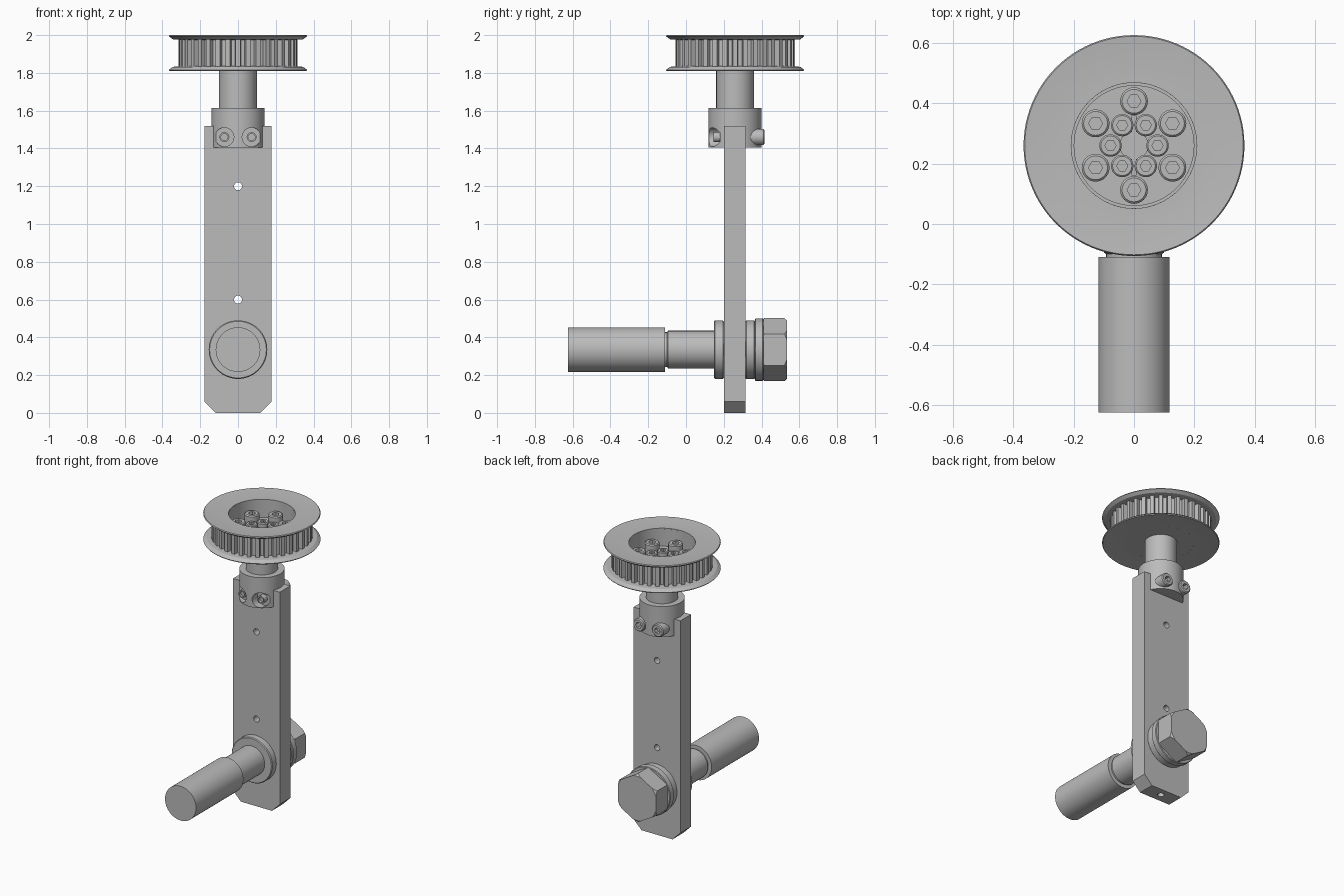
import bpy, bmesh
from math import pi, sin, cos, radians
from mathutils import Matrix, Vector

if "Cube" in bpy.data.objects:
    bpy.data.objects.remove(bpy.data.objects["Cube"], do_unlink=True)

steel = bpy.data.materials.new("steel_grey")
steel.use_nodes = True
GREY = (0.5, 0.5, 0.5, 1)
steel.diffuse_color = GREY
steel.node_tree.nodes["Principled BSDF"].inputs["Base Color"].default_value = GREY

SHAFT_Y = 0.26     # vertical pulley axis
ARM_Z = 0.335      # horizontal handle axis
ALONG_Y = Matrix.Rotation(-pi / 2, 4, 'X')


def finish(name, bm, matrix=Matrix()):
    bmesh.ops.recalc_face_normals(bm, faces=bm.faces)
    bm.transform(matrix)
    mesh = bpy.data.meshes.new(name)
    bm.to_mesh(mesh)
    bm.free()
    mesh.materials.append(steel)
    ob = bpy.data.objects.new(name, mesh)
    bpy.context.collection.objects.link(ob)
    return ob


def lathe(name, profile, loc=(0, 0, 0), along_y=False, sides=64, phase=0):
    """Turn a (radius, height) profile; radius 0 closes on the axis."""
    bm = bmesh.new()
    turn = Matrix.Rotation(phase, 4, 'Z')
    verts = [bm.verts.new(turn @ Vector((r, 0, h))) for r, h in profile]
    edges = [bm.edges.new(pair) for pair in zip(verts, verts[1:])]
    bmesh.ops.spin(bm, geom=verts + edges, cent=(0, 0, 0), axis=(0, 0, 1),
                   angle=2 * pi, steps=sides, use_duplicate=False)
    bmesh.ops.remove_doubles(bm, verts=bm.verts, dist=1e-5)
    bmesh.ops.dissolve_degenerate(bm, edges=bm.edges, dist=1e-6)
    return finish(name, bm, Matrix.Translation(loc) @ (ALONG_Y if along_y else Matrix()))


def rod(name, r, h0, h1, loc=(0, 0, 0), along_y=False, bevel=0.0, **kw):
    b = bevel
    prof = [(0, h0), (r - b, h0), (r, h0 + b), (r, h1 - b), (r - b, h1), (0, h1)]
    if not b:
        prof = [(0, h0), (r, h0), (r, h1), (0, h1)]
    return lathe(name, prof, loc, along_y, **kw)


def prism(name, outline, h0, h1, matrix=Matrix()):
    bm = bmesh.new()
    face = bm.faces.new([bm.verts.new((x, y, h0)) for x, y in outline])
    up = bmesh.ops.extrude_face_region(bm, geom=[face])["geom"]
    bmesh.ops.translate(bm, vec=(0, 0, h1 - h0),
                        verts=[v for v in up if isinstance(v, bmesh.types.BMVert)])
    return finish(name, bm, matrix)


def box(name, x, y, z):
    return prism(name, [(x[0], y[0]), (x[1], y[0]), (x[1], y[1]), (x[0], y[1])], *z)


def cut(ob, *cutters, operation='DIFFERENCE'):
    for cutter in cutters:
        mod = ob.modifiers.new("cut", 'BOOLEAN')
        mod.operation, mod.object, mod.solver = operation, cutter, 'EXACT'
        with bpy.context.temp_override(object=ob, active_object=ob):
            bpy.ops.object.modifier_apply(modifier=mod.name)
        bpy.data.objects.remove(cutter, do_unlink=True)
    return ob


def socket_screw(name, r, height):
    """Cap screw head standing on its origin, with a hexagonal socket."""
    head = rod(name, r, 0, height, bevel=r * 0.14, sides=32)
    return cut(head, rod("socket", r * 0.5, height * 0.45, height * 1.5, sides=6))


def place(ob, matrices):
    """Put the object at the first matrix and linked copies at the others."""
    for i, m in enumerate(matrices):
        item = ob if i == 0 else ob.copy()
        if i:
            bpy.context.collection.objects.link(item)
        item.matrix_world = m


# Upright plate with chamfered foot, fork slot and drilled holes
half = [(0.118, 0), (0.178, 0.06), (0.178, 1.52), (0.13, 1.52), (0.13, 1.405)]
outline = half + [(-x, z) for x, z in reversed(half)]
stand = Matrix.Rotation(pi / 2, 4, 'X')
plate = prism("upright_plate", outline, -0.315, -0.2, stand)
cut(plate,
    *[rod("drill", 0.021, 0, 0.5, (0, 0, z), True, sides=24) for z in (0.6, 1.2)],
    rod("foot_drill", 0.021, -0.1, 0.12, (0, SHAFT_Y, 0), sides=24))

# Clamp collar, flattened to fit the fork, with counterbores at the front
axis = (0, SHAFT_Y, 0)
collar = rod("clamp_collar", 0.141, 1.405, 1.615, axis, sides=96)
cut(collar,
    *[box("flat", sorted((s * 0.13, s * 0.3)), (0, 0.5), (1.3, 1.52)) for s in (1, -1)],
    *[rod("bore", 0.05, 0, 0.18, (s * 0.072, 0, 1.46), True, sides=32) for s in (1, -1)])

# Clamp bolts: heads at the back, threaded ends at the front
sides = (-0.072, 0.072)
place(socket_screw("clamp_bolt_head", 0.043, 0.08),
      [Matrix.Translation((x, 0.335, 1.46)) @ ALONG_Y for x in sides])
for x in sides:
    lathe("clamp_bolt_end", [(0, 0.16), (0.018, 0.16), (0.018, 0.145), (0.026, 0.145),
                             (0.026, 0.2)], (x, 0, 1.46), True, sides=24)

# Vertical shaft
rod("vertical_shaft", 0.1, 1.6, 1.86, axis)

# Toothed pulley ring with its recess
TEETH = 36
rim = []
for i in range(TEETH):
    for r, f in ((0.29, -0.3), (0.316, -0.22), (0.316, 0.22), (0.29, 0.3)):
        a = 2 * pi * (i + f) / TEETH
        rim.append((r * cos(a), r * sin(a)))
ring = prism("toothed_ring", rim, 1.82, 1.985, Matrix.Translation(axis))
cut(ring, rod("recess", 0.208, 1.7, 2.1, axis))

# Dished belt flanges, top and bottom
flange = [(0.208, 1.992), (0.27, 1.992), (0.362, 2.0), (0.366, 1.994), (0.345, 1.978),
          (0.27, 1.972), (0.208, 1.972), (0.208, 1.992)]
lathe("top_flange", flange, axis, sides=96)
lathe("bottom_flange", [(r, 3.81 - z) for r, z in flange], axis, sides=96)

# Hub disc inside the recess, with centre bore and clamping slit
hub = rod("hub_disc", 0.208, 1.818, 1.865, axis, sides=64)
boss = rod("hub_boss", 0.2, 1.86, 1.872, axis, sides=64)
cut(boss, rod("centre_bore", 0.046, 1.8, 1.95, axis, sides=32),
    box("slit", (-0.007, 0.007), (SHAFT_Y - 0.1, SHAFT_Y + 0.1), (1.866, 1.9)))


def ring_of(radius, start, z):
    return [Matrix.Translation((radius * cos(a), SHAFT_Y + radius * sin(a), z))
            for a in (radians(start + 60 * k) for k in range(6))]


place(socket_screw("outer_hub_screw", 0.046, 0.065), ring_of(0.147, 30, 1.868))
place(socket_screw("inner_hub_screw", 0.037, 0.035), ring_of(0.078, 0, 1.868))

# Handle arm through the plate
arm = (0, 0, ARM_Z)
rod("handle_grip", 0.118, -0.625, -0.11, arm, True)
lathe("handle_shaft", [(0, -0.12), (0.092, -0.12), (0.092, -0.1), (0.1, -0.095),
                       (0.1, 0.16), (0, 0.16)], arm, True)
rod("front_washer", 0.155, 0.148, 0.2, arm, True, bevel=0.005)
rod("back_washer", 0.155, 0.315, 0.365, arm, True, bevel=0.004)
rod("nut_flange", 0.165, 0.365, 0.41, arm, True, bevel=0.004)

# Hexagonal nut with turned-down corners
nut = rod("hex_nut", 0.167, 0.41, 0.535, arm, True, sides=6, phase=pi / 6)
cut(nut, rod("corner_turning", 0.17, 0.4, 0.536, arm, True, bevel=0.018),
    operation='INTERSECT')

# Slotted threaded stub
stub = rod("threaded_stub", 0.07, 0.5, 0.603, arm, True, sides=48)
cut(stub, rod("stub_bore", 0.042, 0.54, 0.7, arm, True, sides=32),
    box("key_slot", (-0.1, 0), (0.54, 0.7), (ARM_Z - 0.02, ARM_Z + 0.02)))

# Smooth round surfaces, keep edges crisp
for ob in bpy.context.collection.objects:
    if ob.type == 'MESH' and steel.name in ob.data.materials:
        with bpy.context.temp_override(object=ob, active_object=ob, selected_objects=[ob],
                                       selected_editable_objects=[ob]):
            bpy.ops.object.shade_smooth_by_angle(angle=radians(25))
